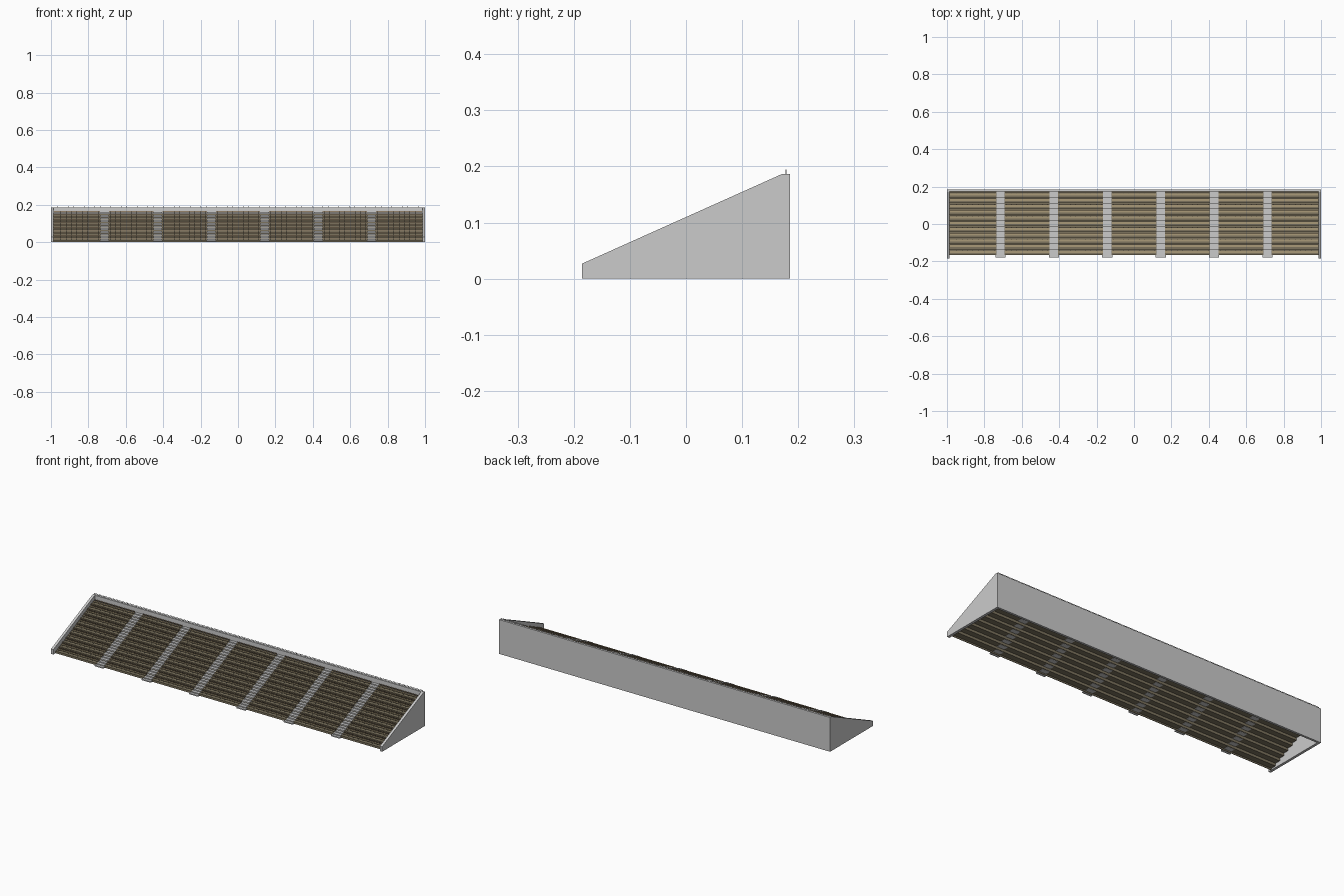
import bpy, bmesh

if "Cube" in bpy.data.objects:
    bpy.data.objects.remove(bpy.data.objects["Cube"])

ROWS, Y0, PITCH, Z0, RISE = 11, -0.166, 0.0308, 0.011, 0.0143
WALL = 0.014
AISLES = [(-5 + 2 * i) / 7 for i in range(6)]
AISLE_W = 0.044


def material(name, col):
    m = bpy.data.materials.new(name)
    m.diffuse_color = (*col, 1)
    m.use_nodes = True
    m.node_tree.nodes["Principled BSDF"].inputs["Base Color"].default_value = m.diffuse_color
    return m


def finish(name, bm, mat=None):
    bmesh.ops.recalc_face_normals(bm, faces=bm.faces)
    me = bpy.data.meshes.new(name)
    bm.to_mesh(me)
    bm.free()
    ob = bpy.data.objects.new(name, me)
    bpy.context.collection.objects.link(ob)
    if mat:
        me.materials.append(mat)
    return ob


def box(bm, x0, x1, y0, y1, z0, z1):
    vs = bmesh.ops.create_cube(bm, size=1)['verts']
    for v in vs:
        v.co.x = x1 if v.co.x > 0 else x0
        v.co.y = y1 if v.co.y > 0 else y0
        v.co.z = z1 if v.co.z > 0 else z0


def prism(bm, pts, x0, x1):
    f = bm.faces.new([bm.verts.new((x0, y, z)) for y, z in pts])
    r = bmesh.ops.extrude_face_region(bm, geom=[f])
    for v in r['geom']:
        if isinstance(v, bmesh.types.BMVert):
            v.co.x = x1


deck_mat = material('deck_olive', (0.20, 0.17, 0.11))
seat_mat = material('seat_wood', (0.40, 0.32, 0.19))
back_mat = material('backrest_wood', (0.30, 0.22, 0.14))
leg_mat = material('dark_bracket', (0.12, 0.11, 0.09))

# Sloping end walls
side = [(-0.185, 0), (0.185, 0), (0.185, 0.187), (0.172, 0.187), (-0.185, 0.027)]
bm = bmesh.new()
prism(bm, side, -1, -1 + WALL)
prism(bm, side, 1 - WALL, 1)
finish('end_walls', bm)

# Back wall
bm = bmesh.new()
box(bm, -1 + WALL, 1 - WALL, 0.173, 0.185, 0, 0.187)
finish('back_wall', bm)

# Thin stepped deck, open underneath
T = 0.003
top, under = [(Y0, 0)], [(Y0 + T, 0)]
for i in range(ROWS):
    y, z = Y0 + i * PITCH, Z0 + i * RISE
    y2 = y + PITCH
    last = i == ROWS - 1
    top += [(y, z), (y2, z)]
    under += [(y + T, z - T), (y2 + (0 if last else T), z - T)]
bm = bmesh.new()
prism(bm, top + under[::-1], -1 + WALL, 1 - WALL)
finish('stepped_deck', bm, deck_mat)

# Bench blocks between the aisles
edges = [-1 + WALL] + [a + s * AISLE_W / 2 for a in AISLES for s in (-1, 1)] + [1 - WALL]
seats, backs, legs = bmesh.new(), bmesh.new(), bmesh.new()
for i in range(ROWS):
    y, z = Y0 + i * PITCH, Z0 + i * RISE
    for xa, xb in zip(edges[::2], edges[1::2]):
        xa, xb = xa + 0.002, xb - 0.002
        box(seats, xa, xb, y + 0.011, y + 0.022, z + 0.0055, z + 0.0075)
        box(backs, xa, xb, y + 0.0235, y + 0.0255, z + 0.0085, z + 0.0135)
        n = 9
        for k in range(n):
            x = xa + 0.008 + (xb - xa - 0.016) * k / (n - 1)
            box(legs, x - 0.001, x + 0.001, y + 0.013, y + 0.0235, z, z + 0.0055)
            box(legs, x - 0.001, x + 0.001, y + 0.0225, y + 0.0245, z, z + 0.012)
finish('bench_seats', seats, seat_mat)
finish('bench_backrests', backs, back_mat)
finish('bench_brackets', legs, leg_mat)

# Aisle stairs: a half-height step on every tread, plus a front landing
bm = bmesh.new()
for a in AISLES:
    xa, xb = a - AISLE_W / 2, a + AISLE_W / 2
    for i in range(ROWS):
        y, z = Y0 + i * PITCH, Z0 + i * RISE
        box(bm, xa, xb, y - 0.001, y + PITCH, z - 0.004, z + 0.001)
        box(bm, xa, xb, y + PITCH / 2, y + PITCH, z, z + RISE / 2)
    box(bm, a - 0.027, a + 0.027, -0.18, Y0, 0, 0.006)
finish('aisle_stairs', bm)

# Guard rail along the top of the back wall
bm = bmesh.new()
box(bm, -0.993, 0.993, 0.1775, 0.179, 0.1935, 0.195)
for k in range(71):
    x = -0.992 + 1.984 * k / 70
    box(bm, x - 0.0008, x + 0.0008, 0.1775, 0.179, 0.187, 0.1935)
finish('guard_rail', bm)
